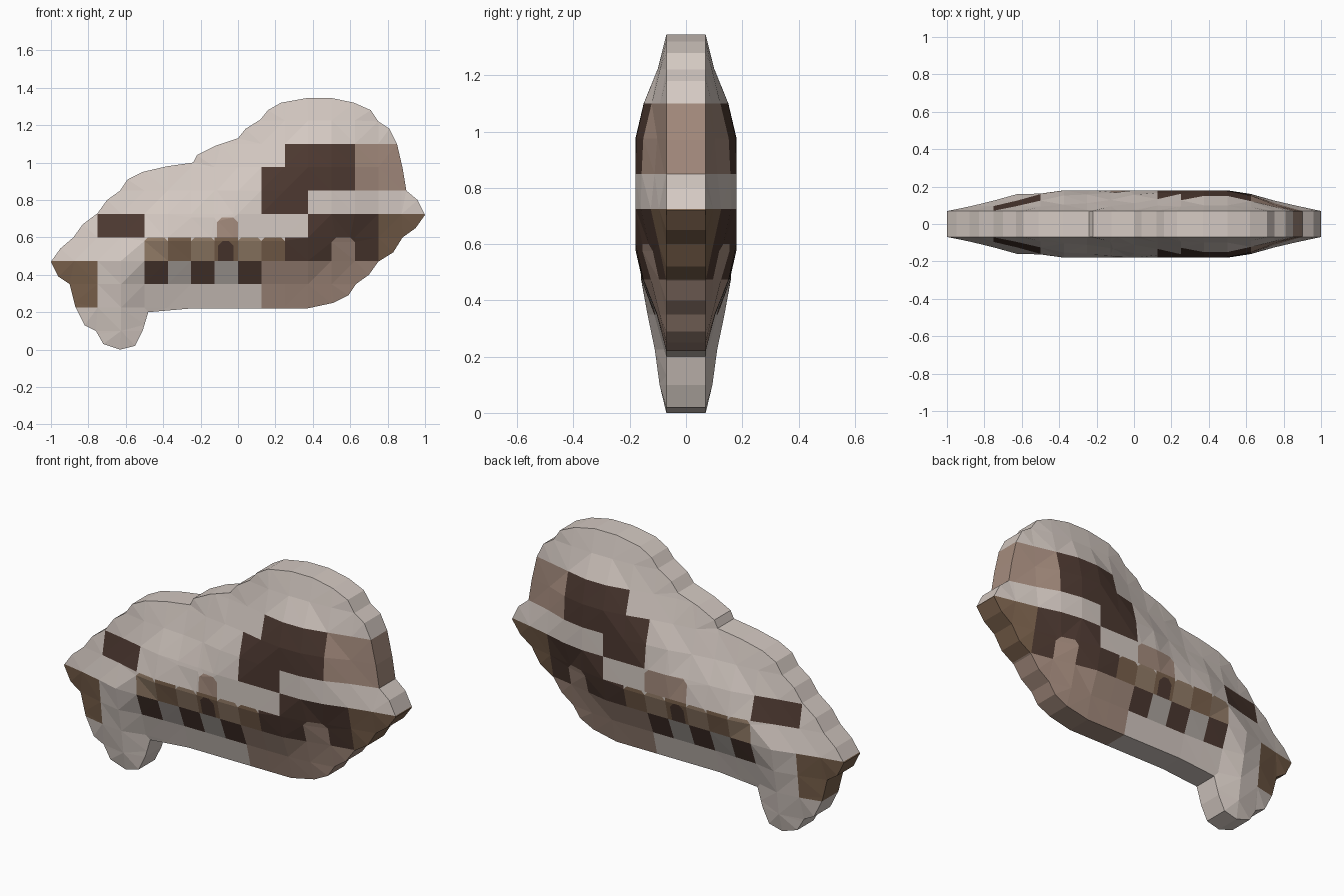
import bpy
import bmesh
from mathutils import Vector
from mathutils.geometry import intersect_point_line

default = bpy.data.objects.get("Cube")
if default:
    bpy.data.objects.remove(default, do_unlink=True)


# Flat colours, given as display values and converted to linear
def linear(value):
    value /= 255
    return value / 12.92 if value < 0.04 else ((value + 0.055) / 1.055) ** 2.4


COLOURS = {
    "pale_stone": (212, 201, 194),
    "grey_stone": (178, 170, 164),
    "rose_tan": (164, 139, 125),
    "beige": (148, 125, 104),
    "brown": (122, 97, 76),
    "dark_brown": (77, 57, 49),
}
NAMES = list(COLOURS)
materials = []
for name, rgb in COLOURS.items():
    mat = bpy.data.materials.new(name)
    mat.use_nodes = True
    colour = [linear(c) for c in rgb] + [1.0]
    mat.diffuse_color = colour
    mat.node_tree.nodes["Principled BSDF"].inputs["Base Color"].default_value = colour
    materials.append(mat)

# Silhouette in x and z, clockwise from the left tip
OUTLINE = [Vector((x, 0, z)) for x, z in (
    (-1, .47), (-.95, .54), (-.88, .6), (-.83, .67), (-.75, .73), (-.7, .8),
    (-.63, .85), (-.59, .91), (-.51, .95), (-.38, .98), (-.24, 1), (-.22, 1.04),
    (-.12, 1.09), (0, 1.13), (.04, 1.18), (.12, 1.23), (.16, 1.28), (.23, 1.32),
    (.37, 1.345), (.5, 1.345), (.62, 1.32), (.71, 1.28), (.75, 1.22), (.81, 1.18),
    (.85, 1.1), (.88, .97), (.9, .85), (.96, .8), (1, .72), (.95, .65),
    (.88, .6), (.83, .52), (.75, .47), (.7, .4), (.63, .35), (.59, .29),
    (.51, .25), (.37, .22), (-.25, .22), (-.48, .2), (-.51, .1), (-.55, .02),
    (-.63, 0), (-.72, .03), (-.76, .1), (-.82, .13), (-.87, .23), (-.9, .35),
    (-.96, .39))]

# Painted blocks in grid cells: left, right, bottom, top, colour, corner cut
CELL, FLOOR = 0.125, 0.225
PATCHES = [
    (1, 9, -1, 2, "rose_tan", 0),
    (5, 9, 5, 7, "rose_tan", 0),
    (6, 9, 2, 4, "brown", 0),
    (-9, -6, 0, 2, "brown", 0),
    (-6, -4, 3, 4, "dark_brown", 0),
    (2, 5, 5, 7, "dark_brown", 0),
    (1, 3, 4, 5, "dark_brown", 0),
    (1, 2, 5, 6, "dark_brown", 0),
    (3, 6, 3, 4, "dark_brown", 0),
    (2, 6, 2, 3, "dark_brown", 0),
    (4, 5, 2, 3, "rose_tan", .2),
    (-4, 0, 1, 2, "grey_stone", 0),
    (-4, -3, 2, 3, "beige", .15),
    (-3, -2, 2, 3, "brown", 0),
    (-2, -1, 2, 3, "beige", .15),
    (-1, 0, 2, 3, "brown", 0),
    (0, 1, 2, 3, "beige", .15),
    (1, 2, 2, 3, "brown", .15),
    (-.85, -.2, 2, 2.85, "dark_brown", .2),
] + [(x, x + 1, 1, 2, "dark_brown", 0) for x in (-4, -2, 0)]
ARCH = {-1: (-.9, 0, 3, 3.85, "rose_tan", .2), 1: (-1, 1, 3, 4, "rose_tan", .2)}


def to_point(col, row):
    return Vector((col * CELL, 0, FLOOR + row * CELL))


def cut(bm, faces, point, normal):
    """Slice the given faces along a plane."""
    geom = set(faces)
    for f in faces:
        geom.update(f.verts)
        geom.update(f.edges)
    bmesh.ops.bisect_plane(bm, geom=list(geom), dist=1e-4, plane_co=point, plane_no=normal)


def inside(bm, low, high):
    found = []
    for f in bm.faces:
        c = f.calc_center_median()
        if low.x < c.x < high.x and low.z < c.z < high.z:
            found.append(f)
    return found


def paint(bm, left, right, bottom, top, colour, corner):
    """Cut a block out of the sheet, trim its upper corners and colour it."""
    low, high = to_point(left, bottom), to_point(right, top)
    margin = Vector((CELL, 0, CELL))
    for point, normal in ((low, (1, 0, 0)), (high, (1, 0, 0)),
                          (low, (0, 0, 1)), (high, (0, 0, 1))):
        cut(bm, inside(bm, low - margin, high + margin), point, normal)
    block = inside(bm, low, high)
    if corner:
        trims = [(to_point(left + corner, top), Vector((-1, 0, 1))),
                 (to_point(right - corner, top), Vector((1, 0, 1)))]
        for point, normal in trims:
            cut(bm, inside(bm, low, high), point, normal)
        block = [f for f in inside(bm, low, high)
                 if all((f.calc_center_median() - p).dot(n) < 0 for p, n in trims)]
    for f in block:
        f.material_index = NAMES.index(colour)


def rim_distance(p):
    best = 9
    for a, b in zip(OUTLINE, OUTLINE[1:] + OUTLINE[:1]):
        t = min(1, max(0, intersect_point_line(p, a, b)[1]))
        best = min(best, (a.lerp(b, t) - p).length)
    return best


def half_depth(d):
    """Thickness grows from the narrow rim to a flat middle."""
    steps = ((0, .07), (.12, .1), (.24, .15), (.36, .18))
    for (d0, h0), (d1, h1) in zip(steps, steps[1:]):
        if d <= d1:
            return h0 + (h1 - h0) * (d - d0) / (d1 - d0)
    return steps[-1][1]


def build_side(side):
    """One domed, painted face with its half of the rim."""
    bm = bmesh.new()
    bm.faces.new([bm.verts.new(p) for p in OUTLINE])
    for i in range(-8, 10):
        cut(bm, bm.faces[:], to_point(i, 0), (1, 0, 0))
        cut(bm, bm.faces[:], to_point(0, i), (0, 0, 1))
    for patch in PATCHES + [ARCH[side]]:
        paint(bm, *patch)
    for v in bm.verts:
        v.co.y = side * half_depth(rim_distance(v.co))
    # Rim faces take the colour of the face they border
    for edge in [e for e in bm.edges if e.is_boundary]:
        colour = edge.link_faces[0].material_index
        a, b = edge.verts
        back = [bm.verts.new((v.co.x, 0, v.co.z)) for v in (b, a)]
        bm.faces.new([a, b] + back).material_index = colour
    bmesh.ops.triangulate(bm, faces=[f for f in bm.faces if len(f.verts) > 3])
    mesh = bpy.data.meshes.new("half")
    bm.to_mesh(mesh)
    bm.free()
    return mesh


# Join the two halves into one closed body
body = bmesh.new()
for side in (-1, 1):
    half = build_side(side)
    body.from_mesh(half)
    bpy.data.meshes.remove(half)
bmesh.ops.remove_doubles(body, verts=body.verts[:], dist=1e-4)
bmesh.ops.recalc_face_normals(body, faces=body.faces[:])
mesh = bpy.data.meshes.new("stone_body")
body.to_mesh(mesh)
body.free()
for mat in materials:
    mesh.materials.append(mat)
obj = bpy.data.objects.new("stone_body", mesh)
bpy.context.collection.objects.link(obj)
